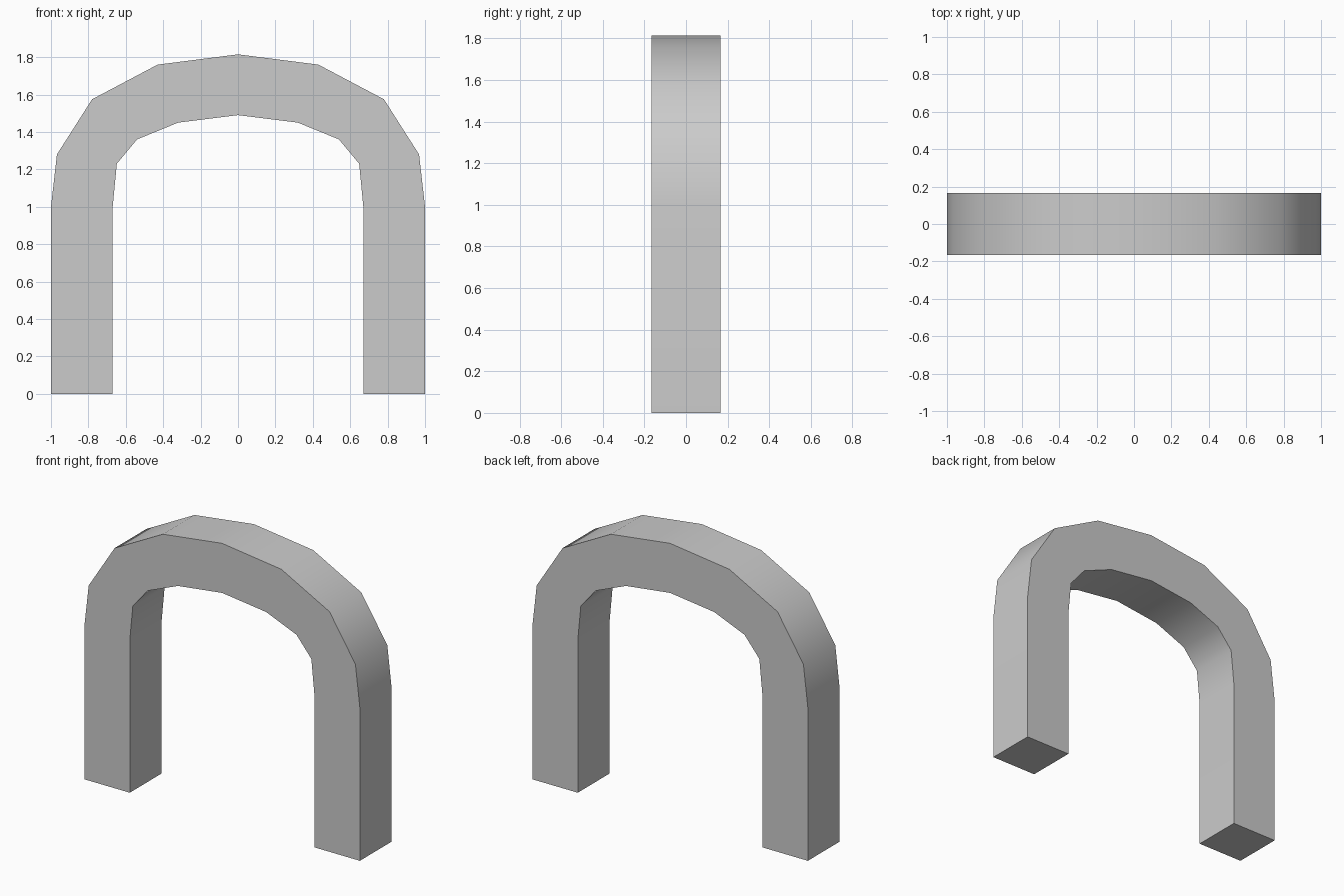
import bpy, bmesh

if "Cube" in bpy.data.objects:
    bpy.data.objects.remove(bpy.data.objects["Cube"])

HALF_DEPTH = 0.165

# Right half of the arch: (outer x, outer z, inner x, inner z), foot to crown
half = [
    (1.0, 0.0, 0.67, 0.0),
    (1.0, 1.0, 0.67, 1.0),
    (0.968, 1.28, 0.648, 1.23),
    (0.78, 1.575, 0.54, 1.36),
    (0.43, 1.76, 0.32, 1.45),
    (0.0, 1.815, 0.0, 1.49),
]
# Mirror to the left leg
stations = half + [(-a, b, -c, d) for a, b, c, d in reversed(half[:-1])]

# Arch: rectangular section bridged from foot to foot
bm = bmesh.new()
rings = []
for ox, oz, ix, iz in stations:
    rings.append([bm.verts.new(p) for p in (
        (ox, -HALF_DEPTH, oz), (ox, HALF_DEPTH, oz),
        (ix, HALF_DEPTH, iz), (ix, -HALF_DEPTH, iz))])
for r, s in zip(rings, rings[1:]):
    for i in range(4):
        j = (i + 1) % 4
        bm.faces.new((r[i], r[j], s[j], s[i]))
# Flat feet
bm.faces.new(rings[0])
bm.faces.new(rings[-1])
bmesh.ops.recalc_face_normals(bm, faces=bm.faces)

mesh = bpy.data.meshes.new("arch")
bm.to_mesh(mesh)
bm.free()
arch = bpy.data.objects.new("arch", mesh)
bpy.context.collection.objects.link(arch)

# Smooth along the curve, crisp at the front and back edges
bpy.context.view_layer.objects.active = arch
arch.select_set(True)
bpy.ops.object.shade_smooth_by_angle(angle=0.8)
